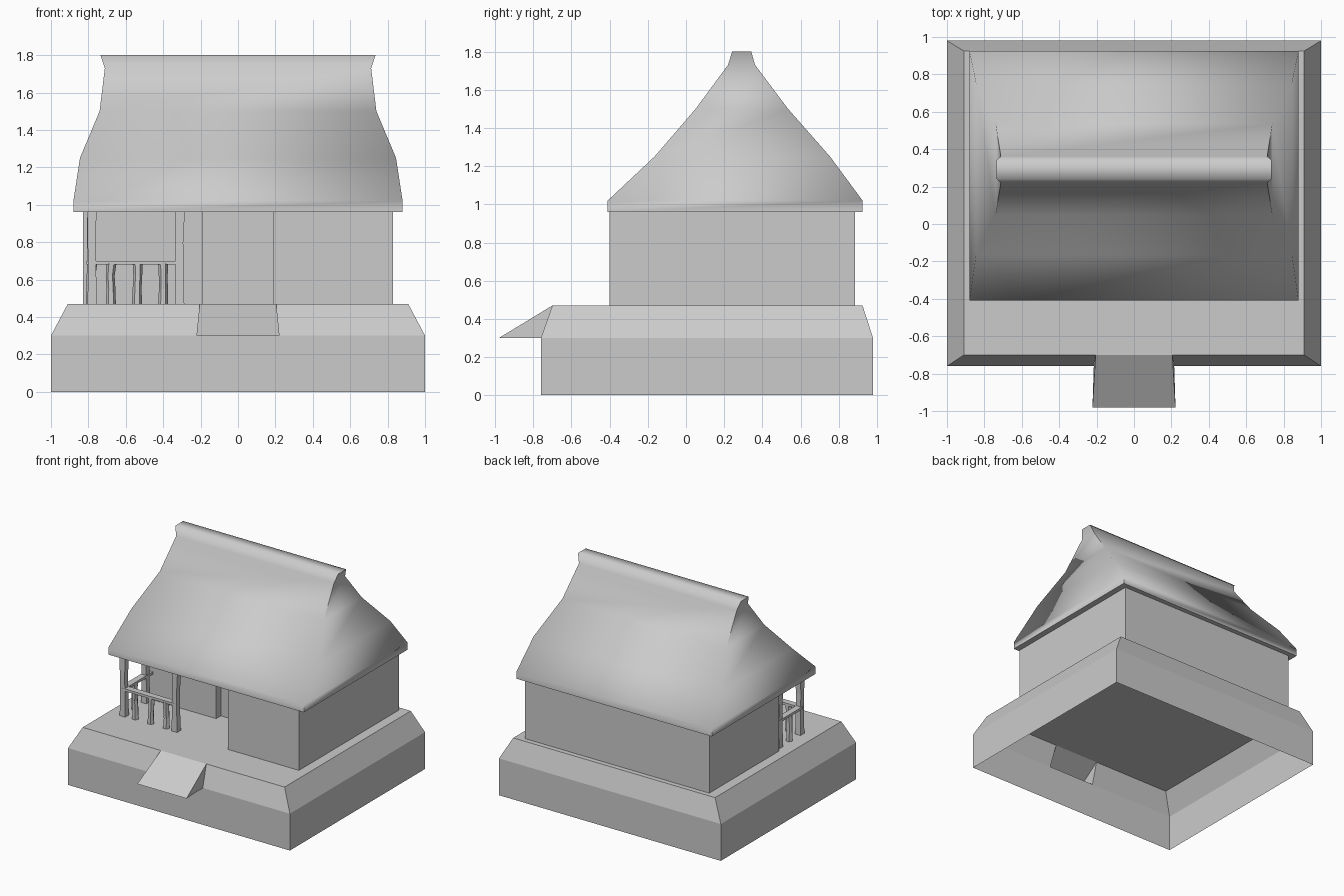
import bpy, bmesh, random
from math import pi, cos, sin, radians

if "Cube" in bpy.data.objects:
    bpy.data.objects.remove(bpy.data.objects["Cube"])

random.seed(4)


def finish(name, bm, smooth=None):
    bm.normal_update()
    me = bpy.data.meshes.new(name)
    bm.to_mesh(me)
    bm.free()
    ob = bpy.data.objects.new(name, me)
    bpy.context.collection.objects.link(ob)
    if smooth:
        bpy.ops.object.select_all(action='DESELECT')
        ob.select_set(True)
        bpy.context.view_layer.objects.active = ob
        bpy.ops.object.shade_smooth_by_angle(angle=radians(smooth))
    return ob


def loft(name, rings, bottom=True, top=True, skip=(), smooth=None):
    """Join counter-clockwise rings of points from bottom to top."""
    bm = bmesh.new()
    vs = [[bm.verts.new(p) for p in ring] for ring in rings]
    n = len(vs[0])
    for k in range(len(vs) - 1):
        for i in range(n):
            if (k, i) not in skip:
                j = (i + 1) % n
                bm.faces.new((vs[k][i], vs[k][j], vs[k + 1][j], vs[k + 1][i]))
    if bottom:
        bm.faces.new(vs[0][::-1])
    if top:
        bm.faces.new(vs[-1])
    return finish(name, bm, smooth)


def rect(x0, x1, y0, y1, z):
    return [(x0, y0, z), (x1, y0, z), (x1, y1, z), (x0, y1, z)]


def box(name, x0, x1, y0, y1, z0, z1):
    return loft(name, [rect(x0, x1, y0, y1, z0), rect(x0, x1, y0, y1, z1)])


def pole(name, x, y, r, n, heights, wobble, turn):
    """Slightly crooked upright with n sides."""
    rings = []
    for k, z in enumerate(heights):
        w = wobble if k else 0
        cx, cy = x + random.uniform(-w, w), y + random.uniform(-w, w)
        rr = r * (1 if k in (0, len(heights) - 1) else 0.88)
        rings.append([(cx + rr * cos(turn + 2 * pi * i / n),
                       cy + rr * sin(turn + 2 * pi * i / n), z) for i in range(n)])
    return loft(name, rings)


FLOOR, EAVE = 0.47, 0.96

# Raised platform: open shell below, with a gap in the front slope for the ramp
def base_ring(hx, y0, y1, rx, z):
    return [(-hx, y0, z), (-rx, y0, z), (rx, y0, z), (hx, y0, z), (hx, y1, z), (-hx, y1, z)]

loft("platform", [base_ring(1, -0.76, 0.98, 0.215, 0),
                  base_ring(1, -0.76, 0.98, 0.215, 0.30),
                  base_ring(0.91, -0.70, 0.925, 0.205, FLOOR)],
     bottom=False, skip={(1, 1)})

# Entrance ramp: slope and two triangular cheeks
bm = bmesh.new()
lf, rf, lt, rt, lb, rb = [bm.verts.new(p) for p in (
    (-0.222, -0.98, 0.30), (0.222, -0.98, 0.30), (-0.205, -0.70, FLOOR),
    (0.205, -0.70, FLOOR), (-0.215, -0.76, 0.30), (0.215, -0.76, 0.30))]
for f in ((lf, rf, rt, lt), (lf, lt, lb), (rf, rb, rt)):
    bm.faces.new(f)
finish("ramp", bm)

# House walls: front room on the right, shallow door recess, porch on the left
plan = [(-0.83, -0.01), (-0.19, -0.01), (-0.19, 0.05), (0.19, 0.05),
        (0.19, -0.40), (0.83, -0.40), (0.83, 0.885), (-0.83, 0.885)]
loft("house_walls", [[(x, y, z) for x, y in plan] for z in (FLOOR, EAVE)],
     bottom=False, top=False)

# Thatched roof: half width, front y, back y, height
roof = [(0.88, -0.41, 0.925, EAVE), (0.88, -0.41, 0.925, 1.02),
        (0.845, -0.165, 0.755, 1.25), (0.74, 0.05, 0.535, 1.50),
        (0.712, 0.22, 0.362, 1.73), (0.735, 0.242, 0.342, 1.80)]
loft("thatched_roof", [rect(-h, h, a, b, z) for h, a, b, z in roof], smooth=85)

# Porch posts
post_z = [FLOOR, 0.62, 0.80, EAVE]
for i, (x, y) in enumerate([(-0.312, -0.35), (-0.78, -0.35), (-0.785, -0.07)]):
    pole(f"porch_post_{i + 1}", x, y, 0.035, 4, post_z, 0.003, pi / 4)

# Handrails
box("front_rail", -0.78, -0.312, -0.375, -0.325, 0.68, 0.70)
box("side_rail", -0.81, -0.76, -0.35, -0.01, 0.68, 0.70)

# Balusters
for i, (x, y) in enumerate([(-0.40, -0.35), (-0.54, -0.35), (-0.68, -0.35), (-0.785, -0.21)]):
    pole(f"baluster_{i + 1}", x, y, 0.027, 6, [FLOOR, 0.55, 0.62, 0.685], 0.005, 0)
